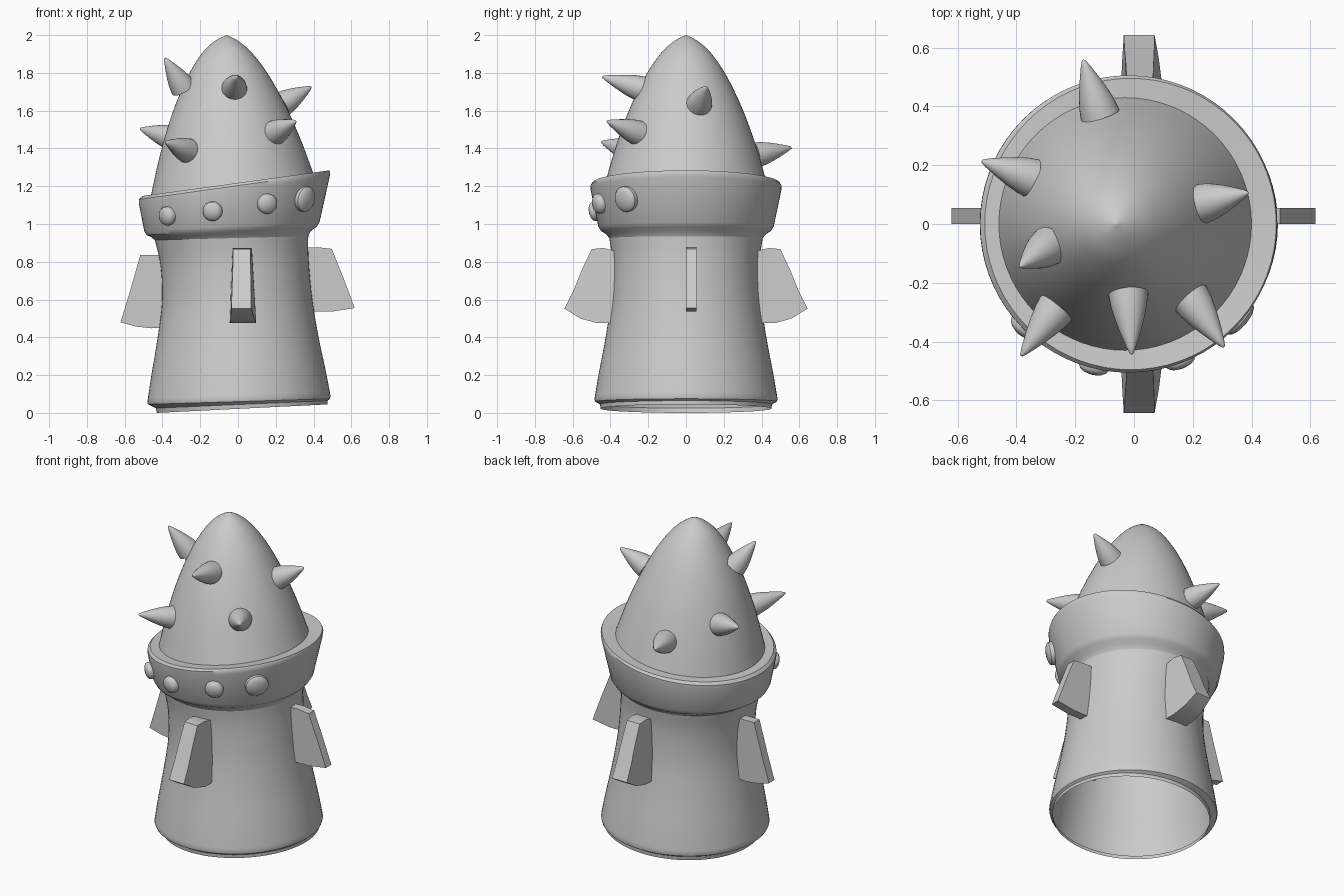
import bpy, bmesh, math
from mathutils import Vector

if "Cube" in bpy.data.objects:
    bpy.data.objects.remove(bpy.data.objects["Cube"])


def finish(name, bm, angle=35, normals=True):
    if normals:
        bmesh.ops.recalc_face_normals(bm, faces=bm.faces[:])
    me = bpy.data.meshes.new(name)
    bm.to_mesh(me)
    bm.free()
    ob = bpy.data.objects.new(name, me)
    bpy.context.collection.objects.link(ob)
    bpy.ops.object.select_all(action='DESELECT')
    ob.select_set(True)
    bpy.context.view_layer.objects.active = ob
    bpy.ops.object.shade_smooth_by_angle(angle=math.radians(angle))
    return ob


def spline(rows, steps):
    """Catmull-Rom through the profile rows."""
    out = []
    for i in range(len(rows) - 1):
        p = [rows[max(0, min(len(rows) - 1, i + k))] for k in (-1, 0, 1, 2)]
        for s in range(steps):
            t = s / steps
            out.append([0.5 * (2 * b + (c - a) * t + (2 * a - 5 * b + 4 * c - d) * t * t
                               + (3 * b - a - 3 * c + d) * t ** 3) for a, b, c, d in zip(*p)])
    return out + [list(rows[-1])]


def loft(name, rows, n=72):
    """Round tilted rings, each given by its left and right points: xl, zl, xr, zr."""
    bm = bmesh.new()
    prev = None
    for xl, zl, xr, zr in rows:
        r = (xr - xl) / 2
        if r < 0.001:
            ring = [bm.verts.new((xl, 0, zl))] * n
        else:
            ring = []
            for k in range(n):
                a = 2 * math.pi * k / n
                c = math.cos(a)
                ring.append(bm.verts.new(((xl + xr) / 2 + r * c, r * math.sin(a),
                                          (zl + zr) / 2 + (zr - zl) / 2 * c)))
        if prev:
            for k in range(n):
                j = (k + 1) % n
                q = [prev[k], prev[j], ring[j], ring[k]]
                bm.faces.new(list(dict.fromkeys(q)))
        prev = ring
    return finish(name, bm)


# hollow barrel with a small lip at the foot
lip = [(-.43, 0, .475, .045), (-.435, .025, .475, .065), (-.475, .045, .487, .075)]
barrel = [(-.48, .055, .49, .09), (-.46, .19, .465, .22), (-.43, .37, .425, .41),
          (-.405, .55, .395, .59), (-.402, .68, .38, .73), (-.413, .8, .372, .85),
          (-.44, .915, .372, .935)]
loft("barrel", lip + spline(barrel, 4))

# tilted collar band
loft("collar", [(-.44, .915, .372, .935), (-.462, .932, .385, .962), (-.485, .942, .415, .985),
                (-.497, .965, .432, 1.01), (-.525, 1.11, .485, 1.25), (-.524, 1.13, .488, 1.272),
                (-.508, 1.148, .484, 1.284), (-.46, 1.155, .40, 1.264)])

# leaning pointed nose
nose = [(-.46, 1.155, .40, 1.264), (-.412, 1.37, .335, 1.44), (-.35, 1.58, .258, 1.615),
        (-.272, 1.77, .165, 1.785), (-.19, 1.905, .075, 1.905), (-.12, 1.97, .0, 1.97),
        (-.06, 2.0, -.06, 2.0)]
loft("nose", spline(nose, 5))


def turned(name, base, axis, profile, n=32, angle=35):
    """Revolve (radius, height) points around an axis starting at base."""
    bm = bmesh.new()
    rot = Vector(axis).to_track_quat('Z', 'Y')
    prev = None
    for r, h in profile:
        if r == 0:
            ring = [bm.verts.new(Vector(base) + rot @ Vector((0, 0, h)))] * n
        else:
            ring = [bm.verts.new(Vector(base) + rot @ Vector(
                (r * math.cos(2 * math.pi * k / n), r * math.sin(2 * math.pi * k / n), h)))
                for k in range(n)]
        if prev:
            for k in range(n):
                j = (k + 1) % n
                bm.faces.new(list(dict.fromkeys([prev[k], prev[j], ring[j], ring[k]])))
        prev = ring
    finish(name, bm, angle)


# spikes on the nose: base centre, tip
spikes = [((-.29, -.075, 1.72), (-.388, -.145, 1.88)),
          ((-.345, .155, 1.455), (-.52, .215, 1.505)),
          ((-.115, .37, 1.365), (-.173, .56, 1.405)),
          ((.235, .07, 1.635), (.39, .107, 1.727)),
          ((.19, -.25, 1.48), (.307, -.42, 1.545)),
          ((-.02, -.235, 1.715), (-.008, -.445, 1.78)),
          ((-.26, -.28, 1.385), (-.385, -.45, 1.435))]
for i, (b, t) in enumerate(spikes):
    b, t = Vector(b), Vector(t)
    L = (t - b).length
    turned("spike_%d" % i, b, t - b,
           [(0, 0), (.068, 0), (.062, .2 * L), (.05, .42 * L), (.034, .65 * L),
            (.016, .88 * L), (.006, .98 * L), (0, L)])

# rivets on the front of the collar: x, z, radius
for i, (x, z, r) in enumerate([(-.375, 1.045, .05), (-.135, 1.07, .051),
                               (.155, 1.11, .053), (.355, 1.135, .068)]):
    R, cx = .494, -.023
    d = Vector((x - cx, -math.sqrt(R * R - (x - cx) ** 2), 0)).normalized()
    base = Vector((cx, 0, z)) + d * (R - .015)
    turned("rivet_%d" % i, base, d + Vector((0, 0, -.18)),
           [(r, 0), (r, .024), (r * .9, .033), (r * .65, .041), (r * .3, .046), (0, .047)])


def fin(name, profile, side):
    """Profile rows: reach, z, low and high side of the thickness."""
    bm = bmesh.new()
    faces = []
    for c in (2, 3):
        faces.append([bm.verts.new((p[0] * side[0] + p[c] * abs(side[1]),
                                    p[0] * side[1] + p[c] * abs(side[0]), p[1])) for p in profile])
    a, b = faces
    bm.faces.new(a)
    bm.faces.new(b)
    n = len(a)
    for k in range(n):
        j = (k + 1) % n
        bm.faces.new((a[k], a[j], b[j], b[k]))
    finish(name, bm, 25)


# wedge fins front and back
wedge = [(.36, .855, -.03, .075), (.44, .873, -.028, .072), (.5, .867, -.025, .065),
         (.55, .76, -.028, .067), (.595, .65, -.032, .069), (.643, .552, -.035, .07),
         (.56, .5, -.04, .085), (.47, .475, -.044, .096), (.36, .475, -.045, .097)]
fin("front_fin", wedge, (0, -1))
fin("back_fin", wedge, (0, 1))

# thin fins left and right
T = (0, .055)
fin("right_fin", [(.34, .875) + T, (.42, .877) + T, (.497, .868) + T, (.56, .71) + T,
                  (.618, .555) + T, (.5, .537) + T, (.34, .535) + T], (1, 0))
fin("left_fin", [(.36, .837) + T, (.517, .837) + T, (.57, .65) + T, (.622, .48) + T,
                 (.54, .457) + T, (.46, .448) + T, (.36, .455) + T], (-1, 0))
